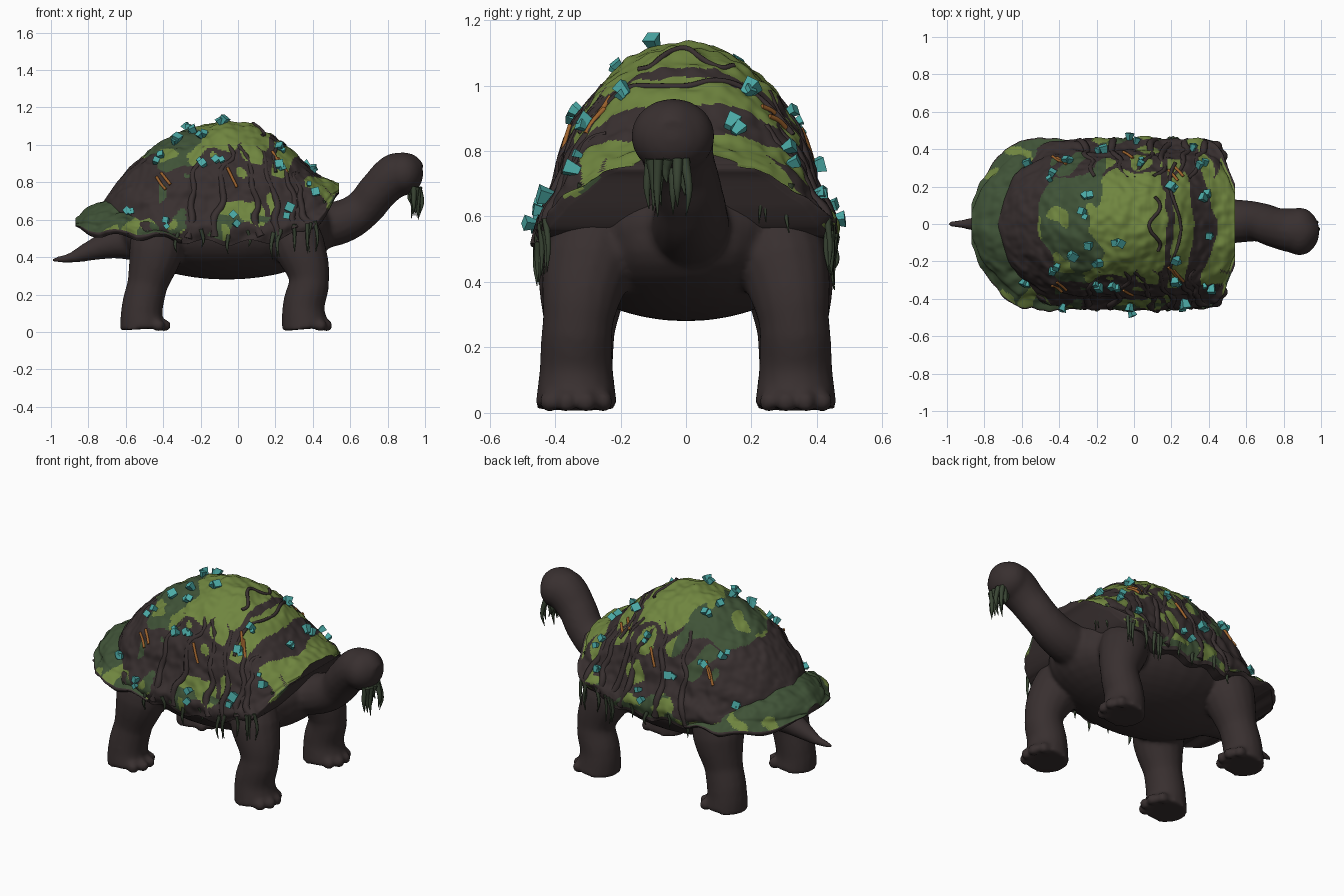
import bpy, bmesh, math, random
from mathutils import Vector, Matrix, noise

random.seed(7)
cube = bpy.data.objects.get("Cube")
if cube:
    bpy.data.objects.remove(cube)


def material(name, rgb):
    m = bpy.data.materials.new(name)
    m.use_nodes = True
    m.diffuse_color = (*rgb, 1)
    m.node_tree.nodes["Principled BSDF"].inputs["Base Color"].default_value = (*rgb, 1)
    return m


BROWN = material("dark_brown", (.04, .029, .029))
LIGHT = material("light_moss", (.16, .235, .05))
DARK = material("dark_moss", (.05, .085, .038))
VINE = material("hanging_moss", (.04, .058, .033))
TEAL = material("teal_crystal", (.07, .4, .38))
ORANGE = material("orange_fungus", (.33, .12, .025))


def finish(name, bm, mats, angle=None):
    mesh = bpy.data.meshes.new(name)
    bm.to_mesh(mesh)
    bm.free()
    ob = bpy.data.objects.new(name, mesh)
    bpy.context.collection.objects.link(ob)
    for m in mats:
        mesh.materials.append(m)
    if angle:
        select([ob])
        bpy.ops.object.shade_smooth_by_angle(angle=math.radians(angle))
    return ob


def select(obs):
    bpy.ops.object.select_all(action='DESELECT')
    for o in obs:
        o.select_set(True)
    bpy.context.view_layer.objects.active = obs[0]


def tubes(name, strands, mat, sides=1):
    """Tapered tubes; each strand is a list of (point, radius)."""
    cu = bpy.data.curves.new(name, 'CURVE')
    cu.dimensions = '3D'
    cu.bevel_depth, cu.bevel_resolution = 1, sides
    cu.resolution_u, cu.use_fill_caps = 5, True
    for strand in strands:
        sp = cu.splines.new('BEZIER')
        sp.bezier_points.add(len(strand) - 1)
        for bp, (p, r) in zip(sp.bezier_points, strand):
            bp.co, bp.radius = p, r
            bp.handle_left_type = bp.handle_right_type = 'AUTO'
    ob = bpy.data.objects.new(name, cu)
    bpy.context.collection.objects.link(ob)
    cu.materials.append(mat)
    select([ob])
    bpy.ops.object.convert(target='MESH')
    return bpy.context.view_layer.objects.active


def ball(name, centre, radii):
    bm = bmesh.new()
    bmesh.ops.create_uvsphere(bm, u_segments=32, v_segments=20, radius=1)
    bmesh.ops.transform(bm, matrix=Matrix.Translation(centre) @ Matrix.Diagonal((*radii, 1)), verts=bm.verts)
    return finish(name, bm, [BROWN])


# Body: torso, neck, head, tail, legs and toes fused into one skin
parts = [ball("body", (-.06, 0, .53), (.58, .41, .25)),
         ball("chest", (.32, 0, .57), (.19, .28, .16)),
         ball("skull", (.885, -.04, .845), (.105, .128, .115))]
path = [((.3, 0, .57), .14), ((.45, .01, .57), .125), ((.57, .015, .595), .115), ((.67, .01, .66), .105),
        ((.76, -.02, .765), .108), ((.85, -.035, .84), .12), ((.93, -.04, .855), .1), ((.985, -.04, .85), .05)]
parts.append(tubes("neck", [path], BROWN, 6))
path = [((-.5, 0, .5), .13), ((-.68, 0, .47), .08), ((-.8, 0, .43), .052), ((-.9, 0, .395), .027), ((-1, 0, .385), .012)]
parts.append(tubes("tail", [path], BROWN, 6))
for side in (-1, 1):
    front = [((.25, .24, .62), .14), ((.33, .3, .45), .14), ((.38, .33, .28), .108),
             ((.35, .335, .13), .113), ((.36, .335, .015), .127)]
    rear = [((-.42, .28, .56), .15), ((-.44, .31, .42), .145), ((-.485, .325, .25), .108),
            ((-.515, .335, .1), .112), ((-.51, .335, .015), .122)]
    for name, foot, limb in (("front_leg", .365, front), ("rear_leg", -.5, rear)):
        path = [(Vector((p[0], p[1] * side, p[2])), r) for p, r in limb]
        parts.append(tubes(name, [path], BROWN, 6))
        for k in range(4):
            a = (k - 1.5) * .55
            spot = (foot + .112 * math.cos(a), side * .335 + .112 * math.sin(a), .034)
            parts.append(ball("toe", spot, (.034, .03, .034)))
select(parts)
bpy.ops.object.join()
body = parts[0]
mod = body.modifiers.new("fuse", 'REMESH')
mod.mode, mod.voxel_size, mod.use_smooth_shade = 'VOXEL', .013, True
mod = body.modifiers.new("soften", 'SMOOTH')
mod.factor, mod.iterations = .5, 6

# Shell outlines along x: position, crown height, rim height, half width
DOME = [(-.73, .68, .54, .1), (-.69, .74, .52, .22), (-.62, .84, .505, .32), (-.45, .99, .5, .41),
        (-.3, 1.075, .485, .43), (-.08, 1.13, .475, .435), (.08, 1.11, .475, .435), (.25, 1.01, .5, .43),
        (.36, .9, .54, .425), (.45, .83, .59, .39), (.5, .815, .66, .3), (.54, .79, .74, .16)]
FLANGE = [(-.87, .6, .555, .04), (-.84, .64, .535, .17), (-.77, .68, .52, .28), (-.71, .7, .515, .35),
          (-.62, .695, .505, .42), (-.45, .67, .5, .44), (-.3, .62, .49, .435)]


def outline(table, x):
    x = max(table[0][0], min(table[-1][0], x))
    for a, b in zip(table, table[1:]):
        if x <= b[0]:
            f = (x - a[0]) / (b[0] - a[0])
            return [p + (q - p) * f for p, q in zip(a[1:], b[1:])]


def shell_point(x, t, lift=0.0, table=DOME):
    rows = [outline(table, x + d) for d in (-.02, 0, .02)]
    top, rim, w = (sum(c) / 3 for c in zip(*rows))
    s = math.sin(t)
    bulge = .03 * math.exp(-((s - .12) / .1) ** 2) - .012 * math.exp(-((s - .36) / .08) ** 2)
    low = rim + .015 * math.sin(x * 27) * (1 - s)
    y, z = math.cos(t) * (w + bulge), low + (top - low) * s
    rough = .016 * noise.noise(Vector((x, y, z)) * 9) + .01 * noise.noise(Vector((x, y, z)) * 22)
    out = Vector((0, math.cos(t), s + .2)).normalized()
    return Vector((x, y, z)) + out * (rough + lift)


def angle_at(x, y):
    return math.acos(max(-.995, min(.995, y / (outline(DOME, x)[2] + .015))))


def dome_moss(p, s):
    """Colour index: brown, light moss or dark moss."""
    n, m = noise.noise(p * 7), noise.noise(p * 11 + Vector((3, 5, 8)))
    x, y = p.x, abs(p.y)
    if s < .24:
        return 0 if n < .06 or s < .04 else (2 if m < .02 else 1)
    if x > .445 and y < .24:
        return 1
    if .34 < x + y * .25 + .03 * n < .45 or .19 < x + y * .15 + .03 * m < .225:
        return 0
    if y + .14 * n < .27 and -.52 + y * .35 + .06 * n < x:
        return 1 if x > -.2 + .12 * n or m > .32 else 2
    if x > -.42 and n > .2:
        return 1 if x > -.15 else 2
    return 0


def flange_moss(p, s):
    if s < .16:
        return 0
    return 1 if noise.noise(p * 8) > .27 else 2


def loft(name, table, rule, nx, nt):
    bm = bmesh.new()
    start, end = table[0][0], table[-1][0]
    grid = []
    for i in range(nx + 1):
        x = start + (end - start) * i / nx
        grid.append([bm.verts.new(shell_point(x, math.pi * j / nt, 0, table)) for j in range(nt + 1)])
    for a, b in zip(grid, grid[1:]):
        for j in range(nt):
            f = bm.faces.new((a[j], b[j], b[j + 1], a[j + 1]))
            f.material_index = rule(f.calc_center_median(), math.sin(math.pi * (j + .5) / nt))
        bm.faces.new((a[0], a[nt], b[nt], b[0]))
    bm.faces.new(grid[0])
    bm.faces.new(grid[-1][::-1])
    bmesh.ops.recalc_face_normals(bm, faces=bm.faces)
    finish(name, bm, [BROWN, LIGHT, DARK], 50)


loft("shell_dome", DOME, dome_moss, 190, 170)
loft("rear_flange", FLANGE, flange_moss, 90, 120)

# Roots half sunk in the shell flanks, plus two over the crown
roots = []
for side in (0, 1):
    for x in (-.24, -.08, .07, .17, .27, .35):
        strand = []
        for k in range(7):
            t = .95 - k * .15
            xx = x + random.uniform(-.03, .03) + (k - 3) * .014 * (1 if x > 0 else -1)
            strand.append((shell_point(xx, math.pi - t if side else t, -.009), .012 + .002 * k))
        roots.append(strand)
for x, span, bend in ((.22, .85, -.03), (.11, .34, .03)):
    roots.append([(shell_point(x + bend * math.sin(k * 1.1), math.pi / 2 + span * (k / 4 - 1), 0), .01)
                  for k in range(9)])
tubes("shell_roots", roots, BROWN)

# Moss strands hanging from the rim, the collar and the chin
strands = []


def hang(p, length, r):
    drift = Vector((random.uniform(-.02, .02), random.uniform(-.015, .015), 0))
    strands.append([(p + Vector((0, 0, .02)), r), (p + drift - Vector((0, 0, length * .5)), r * .7),
                    (p + drift * .4 - Vector((0, 0, length)), .0015)])


for side in (-1, 1):
    for x in (-.48, -.32, -.2, -.05, .05, .19, .21, .23, .3, .37, .39, .41):
        p = shell_point(x, .06 if side > 0 else math.pi - .06)
        hang(p, random.uniform(.06, .09) + (.06 if x > .15 else 0), .012)
    for y in (.17, .23, .26, .34):
        hang(shell_point(.46, angle_at(.46, y * side)) - Vector((0, 0, .03)), random.uniform(.08, .18), .012)
for k in range(11):
    a = k * .57
    hang(Vector((.945 + .025 * math.cos(a), -.055 + .055 * math.sin(a), .755)), random.uniform(.05, .16), .017)
tubes("hanging_strands", strands, VINE)

# Small orange growths in the bark
growths = []
for side in (-1, 1):
    for x, y in ((-.41, .355), (-.385, .345), (-.03, .38), (.21, .27), (.24, .29)):
        t = angle_at(x, y * side)
        growths.append([(shell_point(x + d * .3, t + d, .003), .008) for d in (-.09, 0, .08)])
tubes("orange_growths", growths, ORANGE)

# Crystals clustered over the shell
SPOTS = [(-.59, .33), (-.37, .34), (-.18, .4), (-.26, .15), (-.25, .05), (-.24, -.1), (-.34, -.17),
         (-.1, -.08), (-.2, -.22), (.22, .22), (.23, -.2), (.38, .14), (.39, -.08), (.37, .32),
         (-.59, -.33), (-.37, -.43), (-.1, -.35), (.24, -.31), (.4, -.34), (.05, .34), (-.01, -.44),
         (-.18, -.34), (0, .44), (.28, -.43), (.3, .42), (-.42, -.25), (-.45, .25)]
bm = bmesh.new()
for x, y in SPOTS:
    for k in range(2):
        xx = x + random.uniform(-.025, .025)
        s = random.uniform(.016, .026) if k else random.uniform(.022, .034)
        t = angle_at(xx, y) + random.uniform(-.06, .06)
        p = max(shell_point(xx, t, .014), shell_point(xx, math.acos(y / .47), .014, FLANGE),
                key=lambda q: q.z if x < -.5 else -abs(q.x - xx))
        turn = Vector((random.uniform(-.5, .5), p.y * 2.5, p.z - .45)).to_track_quat('Z', 'Y').to_matrix().to_4x4()
        spin = Matrix.Rotation(random.uniform(0, 3), 4, 'Z')
        bmesh.ops.create_cone(bm, cap_ends=True, segments=4, radius1=s * .55, radius2=s, depth=s * 1.6,
                              matrix=Matrix.Translation(p) @ turn @ spin)
finish("crystals", bm, [TEAL])
